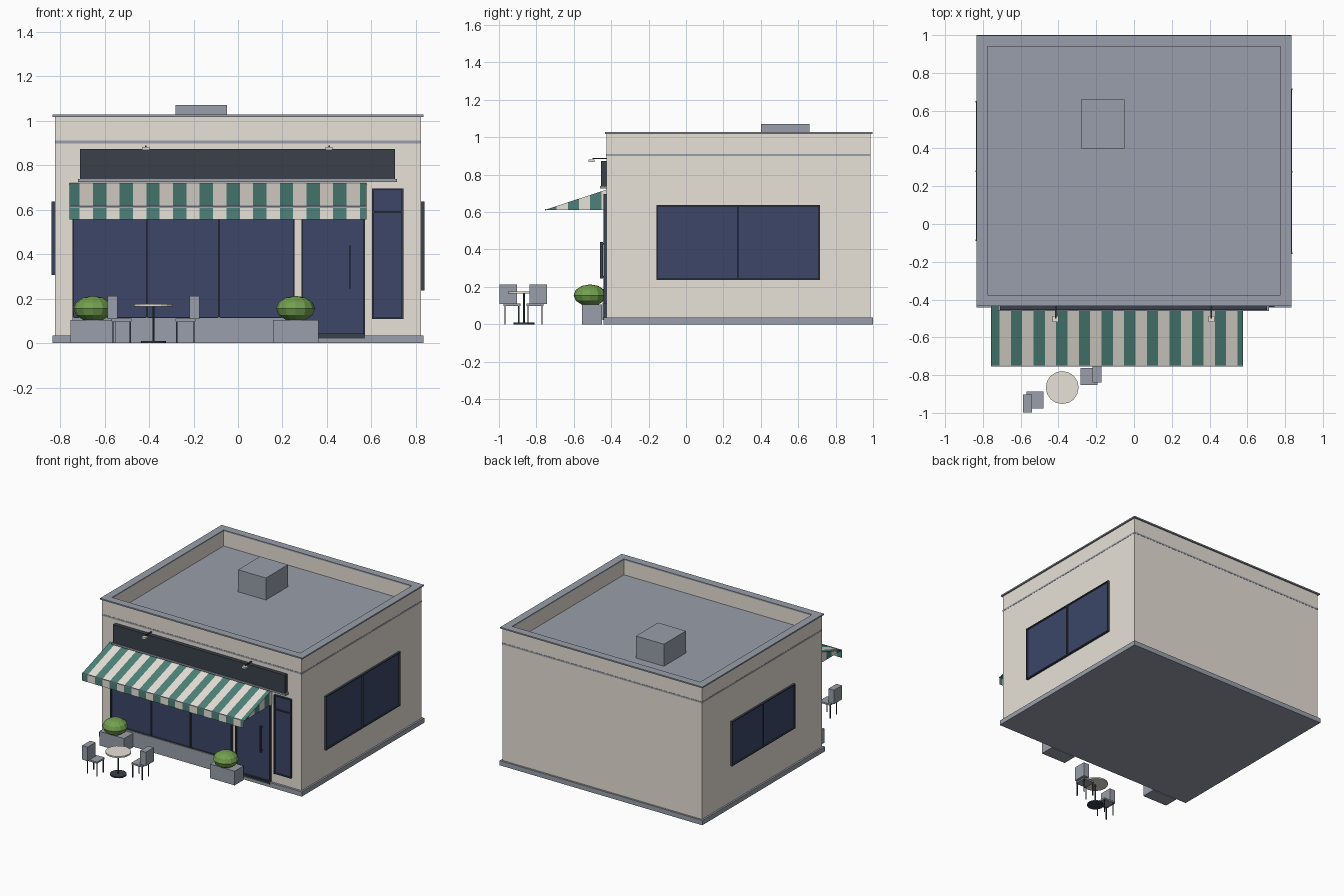
import bpy, bmesh, math
from mathutils import Vector

if "Cube" in bpy.data.objects:
    bpy.data.objects.remove(bpy.data.objects["Cube"], do_unlink=True)


def material(name, r, g, b):
    m = bpy.data.materials.new(name)
    m.use_nodes = True
    m.diffuse_color = (r, g, b, 1)
    m.node_tree.nodes["Principled BSDF"].inputs["Base Color"].default_value = (r, g, b, 1)
    return m


wall = material("warm_stucco", 0.80, 0.75, 0.68)
grey = material("stone_grey", 0.32, 0.345, 0.405)
glass = material("navy_glass", 0.045, 0.062, 0.14)
metal = material("charcoal_metal", 0.043, 0.052, 0.07)
teal = material("awning_teal", 0.075, 0.22, 0.19)
cream = material("awning_cream", 0.82, 0.78, 0.70)
leaf = material("leaf_green", 0.17, 0.35, 0.08)


def finish(bm, name, *mats):
    mesh = bpy.data.meshes.new(name)
    bm.to_mesh(mesh)
    bm.free()
    for m in mats:
        mesh.materials.append(m)
    ob = bpy.data.objects.new(name, mesh)
    bpy.context.collection.objects.link(ob)
    return ob


def box(name, mat, x, y, z):
    """Box spanning the given (low, high) pairs."""
    bm = bmesh.new()
    bmesh.ops.create_cube(bm, size=1)
    for v in bm.verts:
        v.co = Vector([s[0] if c < 0 else s[1] for s, c in zip((x, y, z), v.co)])
    return finish(bm, name, mat)


def disc(name, mat, x, y, z, radius, sides=16):
    bm = bmesh.new()
    bmesh.ops.create_cone(bm, cap_ends=True, segments=sides, radius1=radius,
                          radius2=radius, depth=z[1] - z[0])
    bmesh.ops.translate(bm, verts=bm.verts, vec=(x, y, sum(z) / 2))
    return finish(bm, name, mat)


def ring(name, mat, x, y, z, t):
    """Four boxes around a rectangle, t thick towards the inside."""
    box(name + "_front", mat, x, (y[0], y[0] + t), z)
    box(name + "_back", mat, x, (y[1] - t, y[1]), z)
    sides = (y[0] + t, y[1] - t)
    box(name + "_right", mat, (x[0], x[0] + t), sides, z)
    box(name + "_left", mat, (x[1] - t, x[1]), sides, z)


def window(name, face, u, z, mullions=(), rails=(), t=0.008):
    """Framed glass on the front, left (+x) or right (-x) wall."""
    def part(label, mat, span, height, out):
        if face == "front":
            box(label, mat, span, (FRONT - out, FRONT + 0.01), height)
        elif face == "left":
            box(label, mat, (SIDE - 0.01, SIDE + out), span, height)
        else:
            box(label, mat, (-SIDE - out, -SIDE + 0.01), span, height)
    part(name + "_glass", glass, u, z, 0.006)
    for e in (u[0] + t / 2, u[1] - t / 2, *mullions):
        part(name + "_upright", metal, (e - t / 2, e + t / 2), z, 0.016)
    for e in (z[0] + t / 2, z[1] - t / 2, *rails):
        part(name + "_rail", metal, u, (e - t / 2, e + t / 2), 0.015)


SIDE, FRONT, BACK = 0.822, -0.425, 0.986

# Building shell and roof
box("plinth", grey, (-0.835, 0.835), (-0.442, 1.0), (0, 0.035))
box("walls", wall, (-SIDE, SIDE), (FRONT, BACK), (0.03, 0.9))
box("roof_deck", grey, (-0.79, 0.79), (-0.39, 0.95), (0.89, 0.906))
ring("parapet", wall, (-SIDE, SIDE), (FRONT, BACK), (0.9, 1.02), 0.043)
ring("coping", grey, (-0.833, 0.833), (-0.433, 0.997), (1.018, 1.028), 0.058)
ring("trim_band", grey, (-0.8235, 0.8235), (-0.4265, 0.9875), (0.899, 0.911), 0.02)
box("roof_unit", grey, (-0.28, -0.05), (0.4, 0.66), (0.9, 1.07))

# Shopfront, door and windows
box("stall_riser", grey, (-0.745, 0.255), (-0.447, FRONT), (0.03, 0.115))
window("shop_window", "front", (-0.745, 0.255), (0.11, 0.7), (-0.41, -0.085))
window("door", "front", (0.285, 0.572), (0.035, 0.7))
box("door_threshold", metal, (0.285, 0.572), (-0.446, FRONT), (0.022, 0.036))
box("door_handle", metal, (0.498, 0.506), (-0.46, -0.445), (0.245, 0.44))
for z in (0.255, 0.43):
    box("handle_mount", metal, (0.499, 0.505), (-0.447, FRONT), (z - 0.004, z + 0.004))
window("tall_window", "front", (0.603, 0.744), (0.108, 0.696), rails=(0.59,))
window("left_window", "left", (-0.158, 0.717), (0.236, 0.637), (0.277,))
window("right_window", "right", (-0.09, 0.65), (0.306, 0.637), (0.28,))

# Sign board, its ledge and two lamps
box("sign_board", metal, (-0.71, 0.705), (-0.455, FRONT), (0.737, 0.873))
box("sign_ledge", grey, (-0.72, 0.715), (-0.46, FRONT), (0.725, 0.738))
for x in (-0.415, 0.41):
    box("lamp_arm", metal, (x - 0.004, x + 0.004), (-0.5, FRONT), (0.883, 0.89))
    box("lamp_head", cream, (x - 0.016, x + 0.016), (-0.52, -0.488), (0.868, 0.882))


# Striped awning: sloped top, hanging valance and triangular cheeks
def cuts(lo, hi, origin, width):
    n = math.floor((lo - origin) / width) + 1
    edges = [lo]
    while origin + n * width < hi:
        edges.append(origin + n * width)
        n += 1
    return edges + [hi]


X0, X1, Y0, Z0, Z1, DROP, STRIPE = -0.757, 0.577, -0.752, 0.612, 0.72, 0.557, 0.06


def slope(y):
    return Z0 + (Z1 - Z0) * (y - Y0) / (FRONT - Y0)


def stripe_face(bm, points, position, origin):
    face = bm.faces.new([bm.verts.new(p) for p in points])
    face.material_index = math.floor((position - origin) / STRIPE) % 2


bm = bmesh.new()
edges = cuts(X0, X1, -0.052, STRIPE)
for a, b in zip(edges, edges[1:]):
    mid = (a + b) / 2
    stripe_face(bm, [(a, Y0, Z0), (b, Y0, Z0), (b, FRONT, Z1), (a, FRONT, Z1)], mid, -0.052)
    stripe_face(bm, [(a, Y0, DROP), (b, Y0, DROP), (b, Y0, Z0), (a, Y0, Z0)], mid, -0.052)
edges = cuts(Y0, FRONT, Y0, STRIPE)
for a, b in zip(edges, edges[1:]):
    for x in (X0, X1):
        pts = [(x, a, Z0), (x, b, Z0), (x, b, slope(b))]
        if a > Y0:
            pts.append((x, a, slope(a)))
        stripe_face(bm, pts if x > 0 else pts[::-1], (a + b) / 2, Y0)
finish(bm, "awning", teal, cream)
box("awning_rail", grey, (X0, X1), (Y0 - 0.003, Y0 + 0.003), (0.609, 0.616))

# Planters with rounded shrubs
for x in (-0.652, 0.259):
    box("planter", grey, (x - 0.102, x + 0.102), (-0.555, -0.448), (0, 0.105))
    bm = bmesh.new()
    bmesh.ops.create_uvsphere(bm, u_segments=12, v_segments=6, radius=1)
    bmesh.ops.scale(bm, verts=bm.verts, vec=(0.088, 0.088, 0.058))
    bmesh.ops.translate(bm, verts=bm.verts, vec=(x, -0.513, 0.155))
    finish(bm, "shrub", leaf)

# Cafe table
TX, TY = -0.38, -0.866
disc("table_top", wall, TX, TY, (0.165, 0.176), 0.087)
disc("table_post", metal, TX, TY, (0.005, 0.166), 0.005, 8)
disc("table_foot", metal, TX, TY, (0, 0.01), 0.057)


# Chairs
def chair(x, y, back_x, back_y):
    box("chair_seat", grey, (x - 0.045, x + 0.045), (y - 0.045, y + 0.045), (0.098, 0.11))
    box("chair_back", grey, (back_x - 0.023, back_x + 0.023),
        (back_y - 0.047, back_y + 0.047), (0.108, 0.212))
    for sx in (-1, 1):
        for sy in (-1, 1):
            lx, ly = x + sx * 0.039, y + sy * 0.037
            box("chair_leg", metal, (lx - 0.003, lx + 0.003), (ly - 0.003, ly + 0.003), (0, 0.1))


chair(-0.523, -0.931, -0.564, -0.95)
chair(-0.237, -0.807, -0.196, -0.791)
